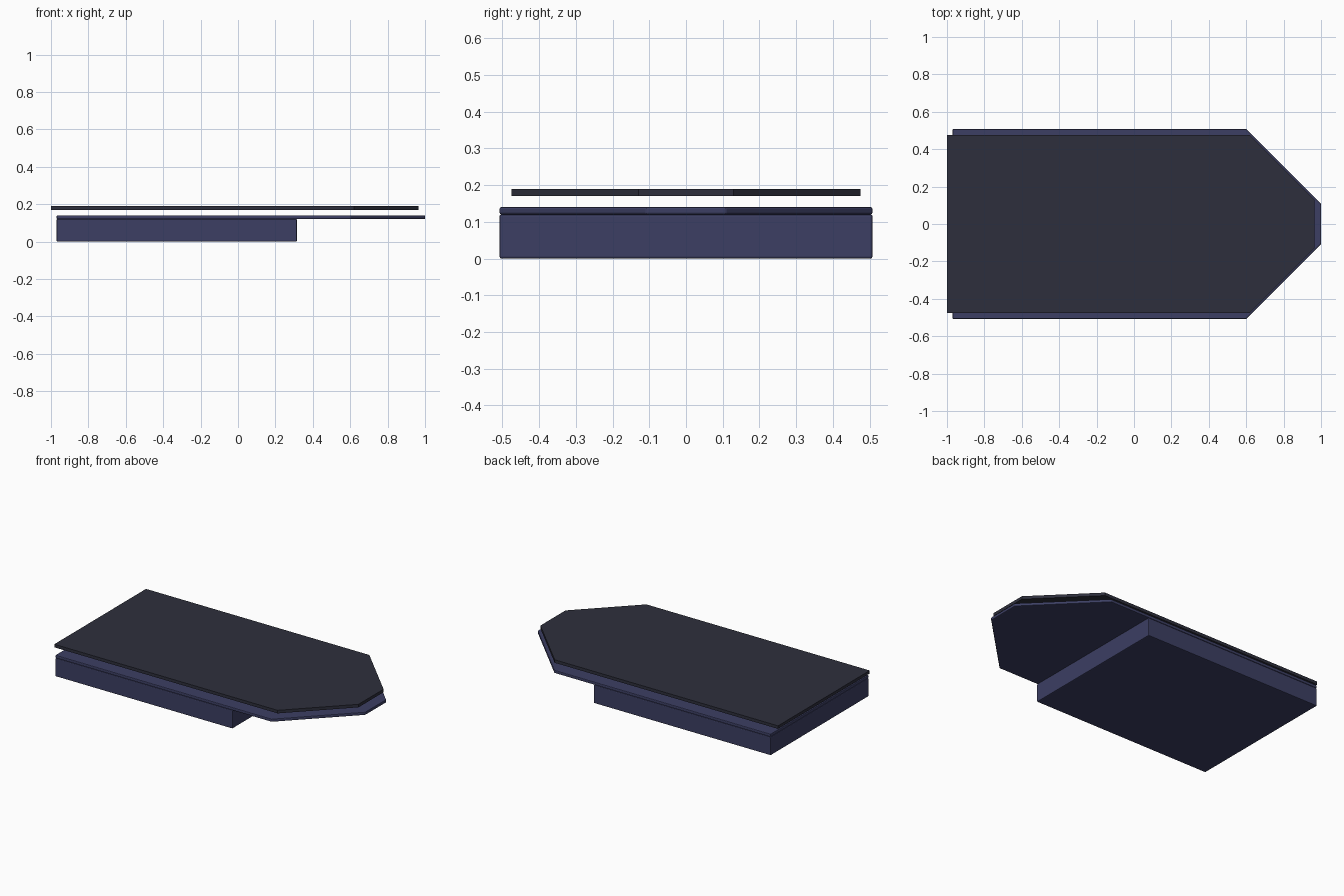
import bpy, bmesh

if "Cube" in bpy.data.objects:
    bpy.data.objects.remove(bpy.data.objects["Cube"])


def material(name, color):
    mat = bpy.data.materials.new(name)
    mat.diffuse_color = (*color, 1)
    mat.use_nodes = True
    mat.node_tree.nodes["Principled BSDF"].inputs["Base Color"].default_value = mat.diffuse_color
    return mat


def plate(name, half_outline, z0, z1, mat, bevel=0.0):
    """Extrude an outline given for +y and mirrored to -y."""
    outline = [(x, -y) for x, y in half_outline] + [(x, y) for x, y in reversed(half_outline)]
    bm = bmesh.new()
    face = bm.faces.new([bm.verts.new((x, y, z0)) for x, y in outline])
    ext = bmesh.ops.extrude_face_region(bm, geom=[face])
    top = [v for v in ext["geom"] if isinstance(v, bmesh.types.BMVert)]
    bmesh.ops.translate(bm, verts=top, vec=(0, 0, z1 - z0))
    bmesh.ops.recalc_face_normals(bm, faces=bm.faces)
    mesh = bpy.data.meshes.new(name)
    bm.to_mesh(mesh)
    bm.free()
    mesh.materials.append(mat)
    obj = bpy.data.objects.new(name, mesh)
    bpy.context.collection.objects.link(obj)
    if bevel:
        mod = obj.modifiers.new("edge_bevel", "BEVEL")
        mod.width = bevel
        mod.segments = 2
    return obj


navy = material("navy_shell", (0.045, 0.049, 0.125))
charcoal = material("charcoal_panel", (0.027, 0.028, 0.045))

# Solid box under the rear two thirds
plate("base_box", [(-0.97, 0.508), (0.315, 0.508)], 0.0, 0.12, navy, 0.005)

# Deck with a tapered nose
plate("deck", [(-0.97, 0.508), (0.6, 0.508), (1.0, 0.108)], 0.12, 0.14, navy, 0.005)

# Thin cover floating above the deck
plate("top_cover", [(-1.0, 0.475), (0.62, 0.475), (0.965, 0.13)], 0.17, 0.19, charcoal)
